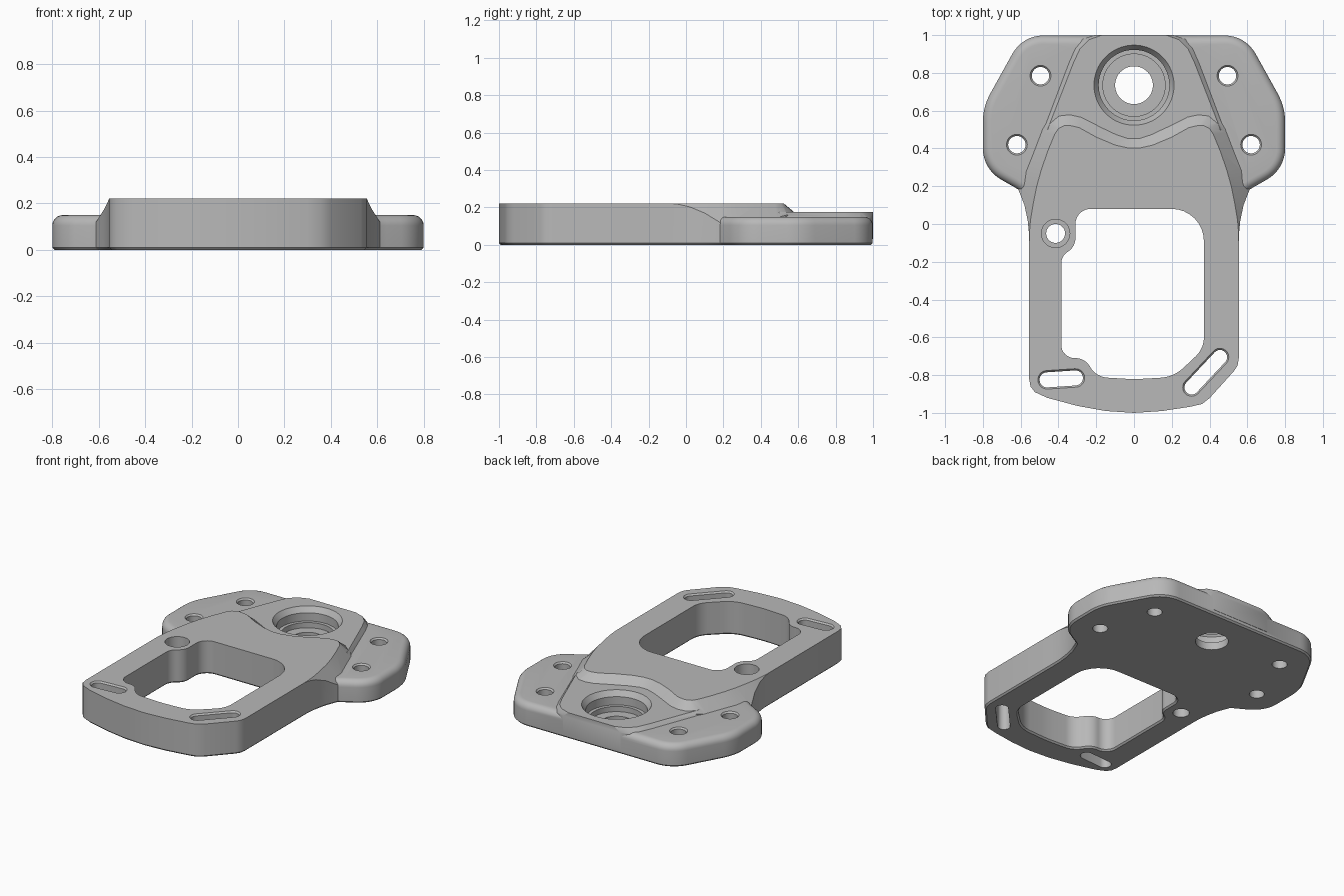
import bpy, bmesh, math
from mathutils import Vector

cube = bpy.data.objects.get("Cube")
if cube:
    bpy.data.objects.remove(cube)

TOP, WING, BOSS = 0.222, 0.15, 0.175

metal = bpy.data.materials.new("grey metal")
metal.use_nodes = True
grey = (0.48, 0.48, 0.48, 1)
metal.diffuse_color = grey
metal.node_tree.nodes["Principled BSDF"].inputs["Base Color"].default_value = grey


def rounded(corners, steps=8):
    """Polygon from (x, y, cut) corners, each replaced by a circular arc."""
    out = []
    for i, (x, y, cut) in enumerate(corners):
        c = Vector((x, y))
        a = (Vector(corners[i - 1][:2]) - c).normalized()
        b = (Vector(corners[(i + 1) % len(corners)][:2]) - c).normalized()
        w = math.sqrt(max(0, (1 - a.dot(b)) / 2))
        for k in range(steps + 1):
            t = k / steps
            p, q, r = (1 - t) ** 2, 2 * w * t * (1 - t), t * t
            out.append((p * (c + a * cut) + q * c + r * (c + b * cut)) / (p + q + r))
    return out


def circle(x, y, r, n=40):
    return [Vector((x + r * math.cos(math.tau * i / n), y + r * math.sin(math.tau * i / n)))
            for i in range(n)]


def capsule(a, b, r, n=12):
    a, b = Vector(a), Vector(b)
    start = math.atan2(b.y - a.y, b.x - a.x) - math.pi / 2
    pts = []
    for c, s in ((b, start), (a, start + math.pi)):
        pts += [c + r * Vector((math.cos(s + math.pi * i / n), math.sin(s + math.pi * i / n)))
                for i in range(n + 1)]
    return pts


def inset(pts, d):
    """Move a polygon inward by d (outward when negative)."""
    n = len(pts)
    area = sum(pts[i - 1].cross(pts[i]) for i in range(n))
    side = 1 if area > 0 else -1
    out = []
    for i in range(n):
        e1 = (pts[i] - pts[i - 1]).normalized()
        e2 = (pts[(i + 1) % n] - pts[i]).normalized()
        n1, n2 = Vector((-e1.y, e1.x)) * side, Vector((-e2.y, e2.x)) * side
        out.append(pts[i] + (n1 + n2) / (1 + n1.dot(n2)) * d)
    return out


def loft(name, rings):
    bm = bmesh.new()
    loops = [[bm.verts.new(p) for p in ring] for ring in rings]
    for lo, hi in zip(loops, loops[1:]):
        for i in range(len(lo)):
            bm.faces.new((lo[i - 1], lo[i], hi[i], hi[i - 1]))
    bm.faces.new(loops[0])
    bm.faces.new(loops[-1])
    bmesh.ops.remove_doubles(bm, verts=bm.verts, dist=0.0002)
    bmesh.ops.recalc_face_normals(bm, faces=bm.faces)
    mesh = bpy.data.meshes.new(name)
    bm.to_mesh(mesh)
    bm.free()
    mesh.materials.append(metal)
    obj = bpy.data.objects.new(name, mesh)
    bpy.context.collection.objects.link(obj)
    return obj


def flat(pts, z):
    return [(p.x, p.y, z) for p in pts]


def prism(name, pts, levels):
    """Stack of insets of one outline, given as (inset, z)."""
    return loft(name, [flat(inset(pts, d), z) for d, z in levels])


def combine(body, other, operation):
    mod = body.modifiers.new(operation, "BOOLEAN")
    mod.operation, mod.object, mod.solver = operation, other, "EXACT"
    bpy.context.view_layer.objects.active = body
    bpy.ops.object.modifier_apply(modifier=mod.name)
    bpy.data.objects.remove(other)


def mirrored(half):
    return half + [(-p[0],) + tuple(p[1:]) for p in reversed(half)]


# Frame deck: side and back stations as (top x, top y, lower x, lower y, lower z)
stations = [(.555, -.12, .555, -.12, TOP), (.554, -.05, .556, -.05, .219),
            (.548, .02, .563, .02, .203), (.535, .1, .58, .1, .17),
            (.515, .2, .615, .19, .115), (.49, .29, .575, .28, .145),
            (.455, .39, .535, .38, .145), (.42, .475, .495, .485, .145),
            (.4, .505, .46, .54, .16), (.37, .521, .4, .583, .165),
            (.34, .522, .34, .59, .165), (.29, .51, .28, .577, .165),
            (.2, .46, .18, .527, .165), (.1, .418, .085, .482, .165),
            (.03, .402, .025, .462, .165)]
left = [(-a, b, -c, d, e) for a, b, c, d, e in reversed(stations)]
front = [(-.555, -.82), (-.548, -.86), (-.525, -.89), (-.46, -.92), (-.3, -.963),
         (-.15, -.99), (0, -1), (.15, -.99), (.3, -.967), (.36, -.953), (.4, -.922),
         (.53, -.778), (.548, -.75), (.555, -.71)]
ring = stations + left + [(x, y, x, y, TOP) for x, y in front]
lower = [Vector((c, d)) for _, _, c, d, _ in ring]
body = loft("mounting_plate", [
    flat(inset(lower, .01), 0), flat(lower, .01),
    [(c, d, e) for _, _, c, d, e in ring],
    [(a, b, TOP) for a, b, _, _, _ in ring]])

# Wing plate with a rounded upper rim
wing = rounded(mirrored([(.5, .1, .01), (.615, .185, .03), (.8, .29, .11),
                         (.8, .62, .08), (.59, .998, .11)]))
R = .045
rim = [(R * (1 - math.cos(a)), WING - R + R * math.sin(a))
       for a in (math.radians(15 * i) for i in range(7))]
combine(body, prism("wings", wing, [(.01, 0), (0, .01)] + rim), "UNION")

# Raised bearing platform with sloped flanks
foot = mirrored([(.4, .3), (.482, .5), (.35, .85), (.315, .93), (.27, .98), (.21, 1)])
crown = mirrored([(.37, .3), (.458, .5), (.322, .85), (.285, .93), (.24, .975), (.17, 1)])
foot, crown = [[Vector(p) for p in pts] for pts in (foot, crown)]
combine(body, loft("platform", [flat(foot, .03), flat(foot, .145), flat(crown, BOSS)]), "UNION")

# Large window
window = rounded([(-.31, .08, .08), (-.31, -.12, .045), (-.385, -.17, .04),
                  (-.385, -.71, .07), (-.26, -.71, .05), (-.2, -.81, .06),
                  (0, -.822, .05), (.21, -.81, .07), (.37, -.66, .06), (.37, .08, .17)])
combine(body, prism("window_cutter", window, [(-.02, -.01), (0, .01), (0, .3)]), "DIFFERENCE")

# Stepped bearing bore
bore = [(.1, -.05), (.1, .05), (.165, .05), (.165, .085), (.187, .085),
        (.187, .14), (.212, BOSS), (.212, .3)]
combine(body, loft("bore_cutter", [flat(circle(0, .735, r, 64), z) for r, z in bore]), "DIFFERENCE")

# Counterbored screw hole
screw = [(.05, -.05), (.05, .1), (.075, .1), (.075, .3)]
combine(body, loft("screw_cutter", [flat(circle(-.415, -.05, r), z) for r, z in screw]), "DIFFERENCE")

# Wing holes and adjusting slots, each with a small chamfer
openings = [(circle(s * x, y, .046), WING) for s in (-1, 1) for x, y in ((.495, .785), (.62, .42))]
openings += [(capsule((-.46, -.825), (-.31, -.815), .04), TOP),
             (capsule((.305, -.865), (.455, -.705), .038), TOP)]
for outline, z in openings:
    combine(body, prism("hole_cutter", outline,
                        [(0, -.05), (0, z - .01), (-.009, z), (-.009, z + .1)]), "DIFFERENCE")

# Smooth shading with crisp edges
bpy.ops.object.select_all(action="DESELECT")
body.select_set(True)
bpy.context.view_layer.objects.active = body
bpy.ops.object.shade_smooth_by_angle(angle=math.radians(28))
